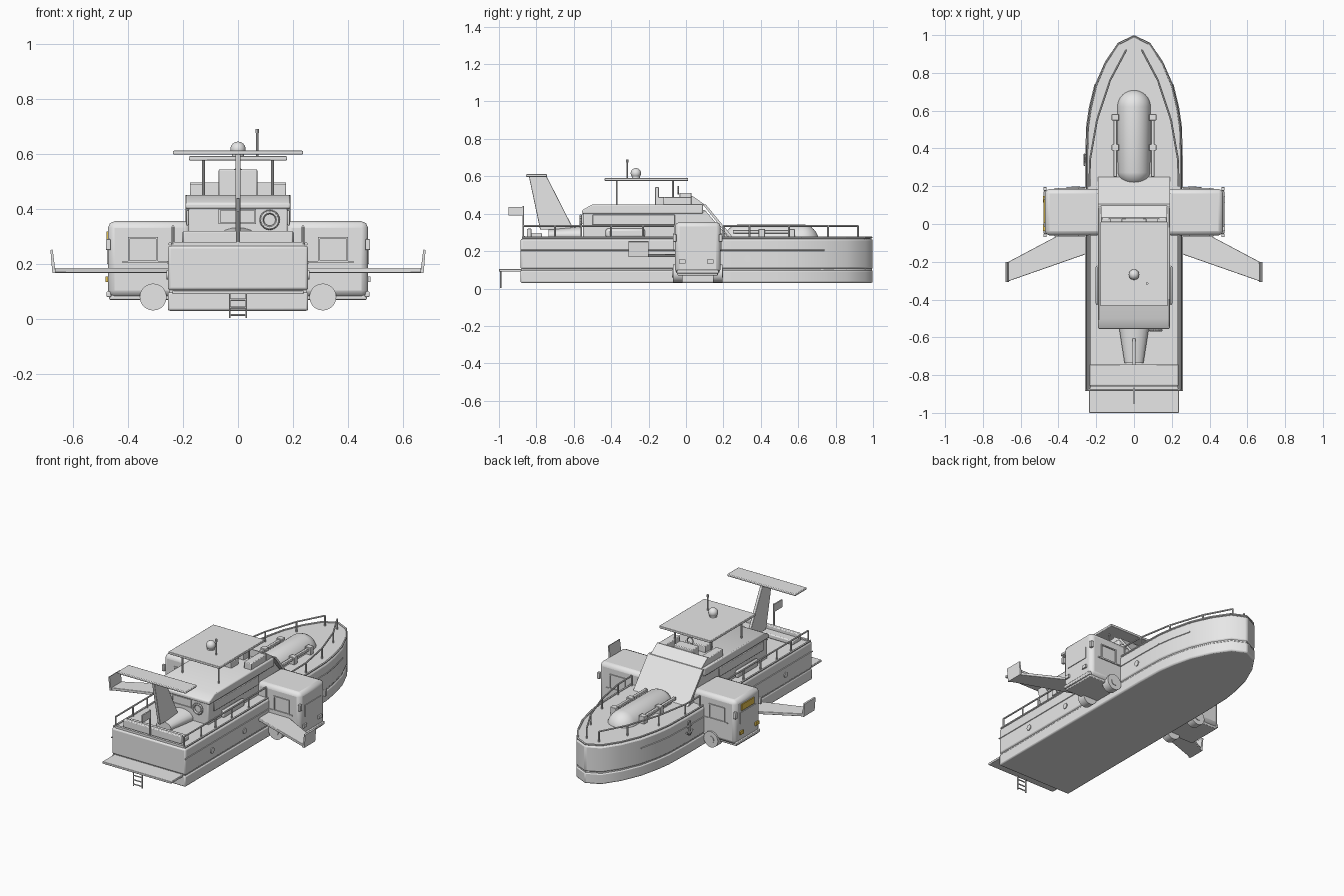
import bpy, bmesh, math
from mathutils import Vector, Matrix

if "Cube" in bpy.data.objects:
    bpy.data.objects.remove(bpy.data.objects["Cube"])


def material(name, rgb):
    m = bpy.data.materials.new(name)
    m.diffuse_color = (*rgb, 1)
    m.use_nodes = True
    m.node_tree.nodes["Principled BSDF"].inputs["Base Color"].default_value = m.diffuse_color
    return m


GREY = material("light grey", (0.8, 0.8, 0.8))
YELLOW = material("lamp yellow", (0.8, 0.55, 0.08))


def finish(name, bm, bevel=0, mat=GREY, segments=2):
    bmesh.ops.recalc_face_normals(bm, faces=bm.faces)
    me = bpy.data.meshes.new(name)
    bm.to_mesh(me)
    bm.free()
    ob = bpy.data.objects.new(name, me)
    bpy.context.collection.objects.link(ob)
    me.materials.append(mat)
    if bevel:
        mod = ob.modifiers.new("bevel", "BEVEL")
        mod.width, mod.segments = bevel, segments
        mod.limit_method = "ANGLE"
        mod.angle_limit = math.radians(40)
    bpy.ops.object.select_all(action="DESELECT")
    bpy.context.view_layer.objects.active = ob
    ob.select_set(True)
    bpy.ops.object.shade_smooth_by_angle(angle=math.radians(35))
    return ob


def prism(name, pts, axis, a, b, bevel=0, mat=GREY):
    """Extrude a 2D outline along an axis from a to b."""
    def place(p, t):
        return {"x": (t, p[0], p[1]), "y": (p[0], t, p[1]), "z": (p[0], p[1], t)}[axis]
    bm = bmesh.new()
    lo = [bm.verts.new(place(p, a)) for p in pts]
    hi = [bm.verts.new(place(p, b)) for p in pts]
    n = len(pts)
    bm.faces.new(lo)
    bm.faces.new(hi)
    for i in range(n):
        bm.faces.new((lo[i], lo[(i + 1) % n], hi[(i + 1) % n], hi[i]))
    return finish(name, bm, bevel, mat)


def box(name, x, y, z, bevel=0, mat=GREY):
    pts = [(x[0], y[0]), (x[1], y[0]), (x[1], y[1]), (x[0], y[1])]
    return prism(name, pts, "z", z[0], z[1], bevel, mat)


def rods(name, segs, r, n=8):
    """One mesh of round bars, each from p to q."""
    bm = bmesh.new()
    for p, q in segs:
        p, q = Vector(p), Vector(q)
        d = q - p
        m = Matrix.Translation((p + q) / 2) @ d.to_track_quat("Z", "Y").to_matrix().to_4x4()
        bmesh.ops.create_cone(bm, cap_ends=True, segments=n, radius1=r, radius2=r,
                              depth=d.length, matrix=m)
    return finish(name, bm)


def ring(name, c, r, t, axis):
    """Torus drawn as a loop of short bars."""
    pts = []
    for i in range(17):
        u, v = r * math.cos(i * math.pi / 8), r * math.sin(i * math.pi / 8)
        pts.append((c[0] + u, c[1], c[2] + v) if axis == "y" else (c[0], c[1] + u, c[2] + v))
    return rods(name, list(zip(pts, pts[1:])), t, 6)


def frame(name, x, y, z, w):
    """Rectangular rim in the xz plane."""
    for part, xx, zz in (("left", (x[0], x[0] + w), z), ("right", (x[1] - w, x[1]), z),
                         ("bottom", x, (z[0], z[0] + w)), ("top", x, (z[1] - w, z[1]))):
        box(name + "_" + part, xx, y, zz)


# Hull bands, rub rail and deck
HALF = [(.255, -.885), (.255, .35), (.25, .52), (.235, .62), (.206, .74),
        (.153, .86), (.085, .96)]


def outline(d):
    sx, sy = (.255 - d) / .255, (.9425 - d) / .9425
    pts = [(x * sx, .0575 + (y - .0575) * sy) for x, y in HALF]
    return pts + [(0, 1 - d)] + [(-x, y) for x, y in reversed(pts)]


prism("lower_hull", outline(0), "z", .03, .098, .008)
prism("hull_seam", outline(.006), "z", .09, .11)
prism("upper_hull", outline(0), "z", .104, .266, .01)
prism("deck", outline(.014), "z", .25, .272)
box("bulwark_stern", (-.235, .235), (-.875, -.86), (.265, .28))
for s in (-1, 1):
    edge = [(s * x, y) for x, y in outline(.008)[:8]]
    edge3 = [(x, y, .273) for x, y in edge]
    rods("gunwale", list(zip(edge3, edge3[1:])), .006, 6)
    rub = [(s * x, y, .205) for x, y in HALF[:5]]
    rods("rub_rail", list(zip(rub, rub[1:])), .004, 6)
    for y in (-.3, -.62, .33):
        rods("porthole", [((s * .25, y, .16), (s * .26, y, .16))], .017, 12)

# Anchor on the hull side
ring("anchor_ring", (-.26, .34, .225), .012, .004, "x")
rods("anchor", [((-.262, .34, .215), (-.262, .34, .155)), ((-.262, .31, .175), (-.262, .34, .155)),
                ((-.262, .37, .175), (-.262, .34, .155)), ((-.262, .32, .205), (-.262, .36, .205))], .005, 6)

# Swim platform and ladder
box("swim_platform", (-.238, .238), (-1, -.88), (.09, .104), .003)
rods("ladder", [((s * .03, -.99, 0.004), (s * .03, -.99, .095)) for s in (-1, 1)] +
     [((-.03, -.99, z), (.03, -.99, z)) for z in (.015, .042, .07)], .004, 6)

# Railings
bow = [(.236, .2), (.233, .34), (.196, .55), (.127, .76), (.042, .92)]
aft = [(.236, -.87), (.236, -.7), (.236, -.56), (.236, -.4), (.236, -.23), (.236, -.06)]
for s in (-1, 1):
    for name, path in (("bow_rail", bow), ("aft_rail", aft)):
        top = [(s * x, y, .335) for x, y in path]
        rods(name, list(zip(top, top[1:])) + [(p, (p[0], p[1], .27)) for p in top], .005)

# Main cabin with sloped windscreen
prism("cabin", [(-.55, .265), (.235, .265), (.1, .42), (-.55, .42)], "x", -.18, .18, .006)
prism("cabin_roof", [(-.555, .40), (.09, .40), (.09, .45), (-.5, .45), (-.555, .42)], "x", -.19, .19, .006)
prism("windscreen", [(.09, .45), (.105, .45), (.25, .275), (.23, .275)], "x", -.19, .19)
for s in (-1, 1):
    xx = sorted((s * .18, s * .188))
    box("side_window", xx, (-.5, -.06), (.34, .395), .003)
    xx = sorted((s * .18, s * .204))
    box("side_locker", xx, (-.43, -.22), (.272, .32), .012)
frame("aft_window", (-.07, .065), (-.556, -.548), (.345, .4), .006)
ring("life_ring", (.115, -.562, .36), .029, .008, "y")

# Flybridge: console, seats, canopy
prism("bridge_screen", [(.03, .445), (.105, .445), (.035, .495), (.03, .495)], "x", -.175, .175)
box("bridge_console", (-.065, .065), (-.035, .03), (.445, .512), .004)
ring("bridge_wheel", (0, -.042, .525), .02, .004, "y")
box("seat_base", (-.07, .07), (-.155, -.09), (.445, .49), .004)
box("seat_back", (-.07, .07), (-.165, -.145), (.445, .543), .004)
for s in (-1, 1):
    box("bridge_bench", sorted((s * .125, s * .175)), (-.12, .03), (.445, .49), .004)
rods("canopy_posts", [((x, y, .445), (x, y, .58)) for x in (-.125, .125) for y in (-.37, -.07)], .005)
box("canopy", (-.178, .178), (-.435, .012), (.576, .591), .003)
bm = bmesh.new()
bmesh.ops.create_uvsphere(bm, u_segments=20, v_segments=12, radius=.028,
                          matrix=Matrix.Translation((0, -.268, .616)))
finish("radar_dome", bm)
rods("radar_base", [((0, -.268, .588), (0, -.268, .612))], .022, 16)
rods("antenna", [((.07, -.315, .59), (.07, -.315, .68))], .004)
rods("antenna_tip", [((.07, -.315, .675), (.07, -.315, .69))], .007)

# Nose fuselage on the foredeck with side rails
bm = bmesh.new()
bmesh.ops.create_uvsphere(bm, u_segments=24, v_segments=16, radius=.09,
                          matrix=Matrix.Rotation(math.pi / 2, 4, "X"))
for v in bm.verts:
    v.co += Vector((0, .455 + (.165 if v.co.y > -1e-4 else -.165), .253))
finish("nose_fuselage", bm)
for s in (-1, 1):
    box("fuselage_rail", sorted((s * .09, s * .108)), (.25, .58), (.295, .312), .003)
    for y in (.405, .565):
        box("rail_block", sorted((s * .08, s * .118)), (y - .017, y + .017), (.27, .318), .003)

# Tail cone, fin and tailplane
bm = bmesh.new()
m = Matrix.Translation((0, -.645, .285)) @ Matrix.Rotation(math.pi / 2, 4, "X")
bmesh.ops.create_cone(bm, cap_ends=True, segments=20, radius1=.078, radius2=.05, depth=.18, matrix=m)
for v in bm.verts:
    v.co.z = .285 + (v.co.z - .285) * .6
finish("tail_cone", bm)
prism("tail_fin", [(-.78, .315), (-.6, .315), (-.745, .6), (-.84, .6)], "x", -.009, .009, .003)
box("tailplane", (-.236, .236), (-.855, -.743), (.597, .611), .004)

# Stern bench and flag
box("bench", (-.2, .2), (-.83, -.77), (.27, .298), .006)
box("bench_back", (-.2, .2), (-.85, -.825), (.27, .32), .005)
rods("flag_pole", [((0, -.87, .265), (0, -.87, .44))], .005)
box("flag", (-.004, .004), (-.95, -.87), (.39, .437))

# Road vehicle set across the boat: body halves, doors, windows, wheels, wings
for s in (-1, 1):
    def xs(a, b):
        return sorted((s * a, s * b))
    box("side_body", xs(.17, .472), (-.06, .185), (.08, .355), .024)
    box("body_skirt", xs(.24, .468), (-.045, .17), (.07, .12), .004)
    box("bumper", xs(.46, .478), (-.05, .175), (.08, .1), .004)
    for side, y in (("front", (-.066, -.055)), ("rear", (.18, .191))):
        frame(side + "_body_window", xs(.29, .4), y, (.205, .298), .007)
        box(side + "_body_trim", xs(.24, .42), y, (.203, .21))
        rear = side == "rear"
        wy = .17 if rear else -.045
        rods(side + "_wheel", [((s * .308, wy - .025, .08), (s * .308, wy + .025, .08))], .049, 20)
        hy = wy + (.029 if rear else -.029)
        rods(side + "_hub", [((s * .308, wy, .08), (s * .308, hy, .08))], .022, 12)
        box(side + "_mirror", xs(.462, .48), (y[0] - .004, y[1] + .004), (.25, .29), .003)
    box("end_window", xs(.47, .476), (-.015, .14), (.2, .27))
    for y in (-.02, .13):
        box("end_lamp", xs(.465, .481), (y - .017, y + .017), (.135, .155),
            mat=YELLOW if s < 0 else GREY)
    prism("wing", [(s * .25, .02), (s * .665, -.2), (s * .665, -.303), (s * .25, -.158)],
          "z", .168, .185, .003)
    prism("winglet", [(s * .662, .168), (s * .674, .168), (s * .681, .25), (s * .673, .253)],
          "y", -.308, -.2)
box("roof_sign", (-.478, -.468), (.005, .13), (.28, .318), mat=YELLOW)
